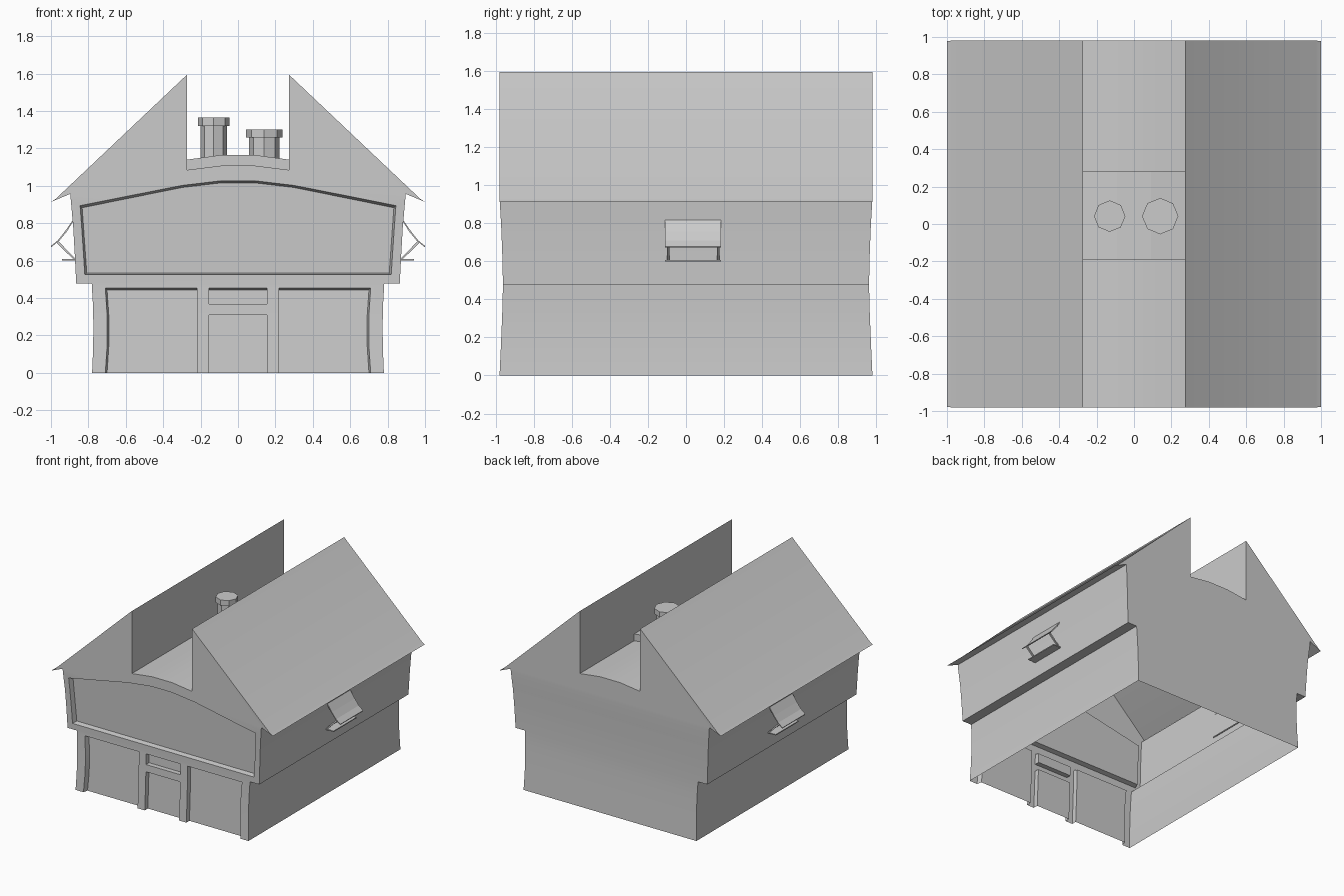
import bpy, bmesh
from mathutils import Vector

if "Cube" in bpy.data.objects:
    bpy.data.objects.remove(bpy.data.objects["Cube"])


def loft(bm, loops):
    """Skin matching closed loops and cap both ends."""
    rings = [[bm.verts.new(p) for p in loop] for loop in loops]
    n = len(rings[0])
    for a, b in zip(rings, rings[1:]):
        for i in range(n):
            bm.faces.new((a[i], a[(i + 1) % n], b[(i + 1) % n], b[i]))
    bm.faces.new(rings[0])
    bm.faces.new(rings[-1][::-1])


def finish(name, bm):
    bmesh.ops.recalc_face_normals(bm, faces=bm.faces)
    me = bpy.data.meshes.new(name)
    bm.to_mesh(me)
    bm.free()
    ob = bpy.data.objects.new(name, me)
    bpy.context.collection.objects.link(ob)
    return ob


def prism_y(name, outline, y0, y1):
    bm = bmesh.new()
    loft(bm, [[(x, y, z) for x, z in outline] for y in (y0, y1)])
    return finish(name, bm)


def activate(ob):
    bpy.ops.object.select_all(action='DESELECT')
    ob.select_set(True)
    bpy.context.view_layer.objects.active = ob


def boolean(ob, cutter, op):
    activate(ob)
    mod = ob.modifiers.new("cut", 'BOOLEAN')
    mod.operation, mod.object, mod.solver = op, cutter, 'EXACT'
    bpy.ops.object.modifier_apply(modifier=mod.name)
    bpy.data.objects.remove(cutter)


def mirrored(half):
    return half + [(-x, z) for x, z in reversed(half)]


# House shell: front outline with jettied upper floor, eaves and split roof
half = [(0.78, 0), (0.775, 0.12), (0.773, 0.25), (0.776, 0.37), (0.782, 0.477),
        (0.865, 0.477), (0.872, 0.62), (0.881, 0.78), (0.897, 0.957),
        (1.0, 0.914), (0.975, 0.93), (0.272, 1.595), (0.272, 1.085), (0.09, 1.108)]
house = prism_y("house_shell", mirrored(half), -1.1, 1.1)

# Gentle inward curve of the front and back walls
sag = [(0.985, -0.1), (0.98, 0), (0.973, 0.15), (0.966, 0.32), (0.962, 0.477),
       (0.966, 0.65), (0.972, 0.8), (0.98, 0.93), (0.98, 1.8)]
bm = bmesh.new()
loft(bm, [[(x, y, z) for y, z in mirrored(sag)] for x in (-1.2, 1.2)])
boolean(house, finish("wall_curve", bm), 'INTERSECT')


def wall_y(z):
    for (y0, z0), (y1, z1) in zip(sag, sag[1:]):
        if z0 <= z <= z1:
            return -(y0 + (y1 - y0) * (z - z0) / (z1 - z0))


# Recessed front panels: gable, two shop windows, door, transom
shop = [(-0.71, -0.05), (-0.71, 0), (-0.7, 0.15), (-0.7, 0.3), (-0.71, 0.455),
        (-0.22, 0.455), (-0.22, 0.3), (-0.22, 0.15), (-0.22, 0), (-0.22, -0.05)]
panels = [
    (mirrored([(0.82, 0.525), (0.845, 0.895), (0.3, 1.003), (0.09, 1.028)]), 0.012),
    (shop, 0.012),
    ([(-x, z) for x, z in shop], 0.012),
    ([(-0.155, -0.05), (-0.155, 0.31), (0.155, 0.31), (0.155, -0.05)], 0.001),
    ([(-0.155, 0.368), (-0.155, 0.455), (0.155, 0.455), (0.155, 0.368)], 0.012),
]
bm = bmesh.new()
for outline, taper in panels:
    top = max(z for x, z in outline)
    inner = []
    for x, z in outline:
        nx = x * 0.986 if abs(x) > 0.5 else x
        if z > 0.85 or z == top:
            z -= taper
        elif z == 0.525:
            z += 0.008
        inner.append((nx, wall_y(z) + 0.04, z))
    loft(bm, [[(x, -1.05, z) for x, z in outline],
              [(x, wall_y(z) - 0.003, z) for x, z in outline], inner])
boolean(house, finish("panel_cutter", bm), 'DIFFERENCE')

# Open underside
bm = bmesh.new()
bm.from_mesh(house.data)
floor = [f for f in bm.faces if all(v.co.z < 0.001 for v in f.verts)]
bmesh.ops.delete(bm, geom=floor, context='FACES')
bm.to_mesh(house.data)
bm.free()
activate(house)
bpy.ops.object.shade_smooth_by_angle()

# Raised roof plinth between the two roof slopes
prism_y("chimney_plinth", mirrored([(0.272, 1.08), (0.272, 1.14), (0.09, 1.165)]), -0.19, 0.28)

# Octagonal chimneys with wider caps
for side, x, r_shaft, r_cap, z_cap, z_top in (
        ("left", -0.13, 0.071, 0.084, 1.32, 1.365),
        ("right", 0.14, 0.081, 0.097, 1.258, 1.302)):
    for part, r, z0, z1 in (("shaft", r_shaft, 1.13, z_cap), ("cap", r_cap, z_cap, z_top)):
        bpy.ops.mesh.primitive_cylinder_add(vertices=8, radius=r, depth=z1 - z0,
                                            location=(x, 0.042, (z0 + z1) / 2))
        bpy.context.object.name = f"{side}_chimney_{part}"


# Side hatches: flared awning, two struts and a ledge on each side wall
def both_sides(name, outline, y0, y1):
    for side, s in (("right", 1), ("left", -1)):
        prism_y(f"{side}_{name}", [(s * x, z) for x, z in outline], y0, y1)


both_sides("awning", [(0.88, 0.822), (0.925, 0.757), (0.962, 0.71), (1.0, 0.679),
                      (0.998, 0.672), (0.956, 0.706), (0.918, 0.752), (0.88, 0.81)], -0.11, 0.185)
both_sides("ledge", [(0.865, 0.6), (0.94, 0.6), (0.94, 0.608), (0.865, 0.608)], -0.11, 0.185)
for i, y in enumerate((-0.1, 0.163)):
    both_sides(f"awning_strut_{i}", [(0.866, 0.606), (0.878, 0.606), (0.972, 0.696),
                                     (0.96, 0.704)], y, y + 0.012)
